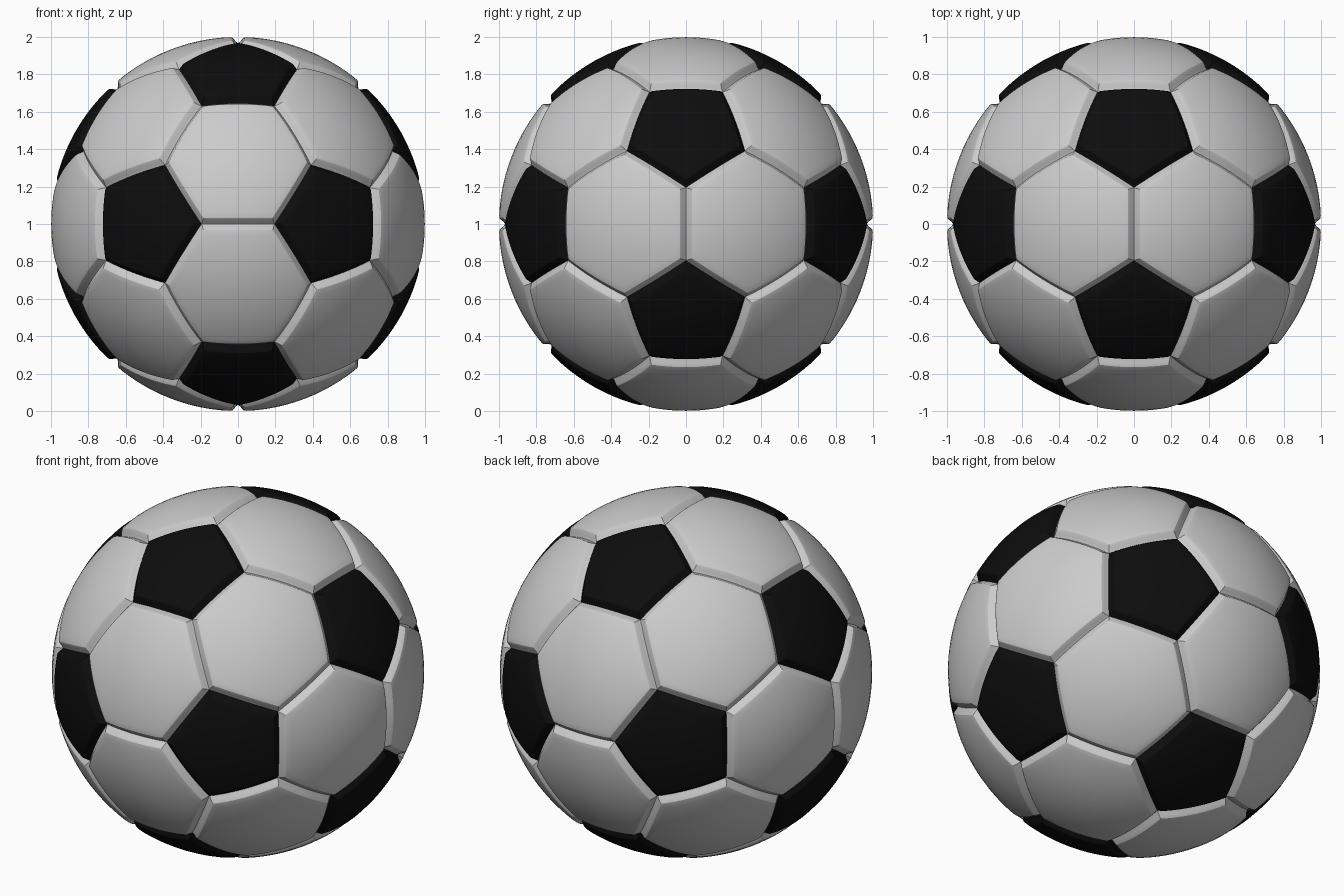
import bpy, bmesh
from math import sqrt, radians
from mathutils import Vector

if "Cube" in bpy.data.objects:
    bpy.data.objects.remove(bpy.data.objects["Cube"])

PHI = (1 + sqrt(5)) / 2
CENTRE = Vector((0, 0, 1))
SEG = 10                                   # segments per panel side
# rim profile: (distance in from the seam, radius)
RIM = [(0.065, 1.0), (0.045, 0.9995), (0.034, 0.998), (0.027, 0.993),
       (0.014, 0.978), (0.004, 0.969), (0.0, 0.966)]
INNER = [0.14, 0.28, 0.42, 0.56, 0.70]     # rings across the panel face

# icosahedron corners: one pentagon sits on each
ico = []
for a in (-1, 1):
    for b in (-PHI, PHI):
        ico += [Vector((a, b, 0)), Vector((0, a, b)), Vector((b, 0, a))]


def near(v):
    return [w for w in ico if abs((v - w).length - 2) < 0.01]


def ordered(points):
    """Sort points counter-clockwise around their mean, seen from outside."""
    c = sum(points, Vector()) / len(points)
    n = c.normalized()
    u = (points[0] - c).normalized()
    w = n.cross(u)
    from math import atan2
    return sorted(points, key=lambda p: atan2((p - c).dot(w), (p - c).dot(u)))


# edges cut at thirds give the pentagon and hexagon outlines
pentagons = [ordered([(v * 2 + w) / 3 for w in near(v)]) for v in ico]
hexagons = []
for i, a in enumerate(ico):
    for j in range(i + 1, 12):
        for k in range(j + 1, 12):
            t = (a, ico[j], ico[k])
            if all(abs((t[m] - t[m - 1]).length - 2) < 0.01 for m in range(3)):
                hexagons.append(ordered([(p * 2 + q) / 3
                                         for p in t for q in t if p is not q]))


def add_panel(bm, corners):
    """Spherical panel made of concentric rings that drop into the seam."""
    scale = 1 / corners[0].length
    pts = [p * scale for p in corners]
    n = len(pts)
    c = sum(pts, Vector()) / n
    apothem = ((pts[0] + pts[1]) / 2 - c).length
    outline = [pts[i].lerp(pts[(i + 1) % n], s / SEG)
               for i in range(n) for s in range(SEG)]
    rings = [(f, 1.0) for f in INNER] + [(1 - d / apothem, r) for d, r in RIM]
    hub = bm.verts.new(c.normalized() + CENTRE)
    prev = None
    for f, r in rings:
        ring = [bm.verts.new(c.lerp(p, f).normalized() * r + CENTRE) for p in outline]
        for i in range(len(ring)):
            j = (i + 1) % len(ring)
            if prev:
                bm.faces.new((prev[i], ring[i], ring[j], prev[j]))
            else:
                bm.faces.new((hub, ring[i], ring[j]))
        prev = ring


def make_object(name, outlines, colour=None):
    bm = bmesh.new()
    for o in outlines:
        add_panel(bm, o)
    me = bpy.data.meshes.new(name)
    bm.to_mesh(me)
    bm.free()
    ob = bpy.data.objects.new(name, me)
    bpy.context.collection.objects.link(ob)
    if colour:
        mat = bpy.data.materials.new(name + "_colour")
        mat.diffuse_color = colour
        mat.use_nodes = True
        mat.node_tree.nodes["Principled BSDF"].inputs["Base Color"].default_value = mat.diffuse_color
        me.materials.append(mat)
    bpy.ops.object.select_all(action='DESELECT')
    ob.select_set(True)
    bpy.context.view_layer.objects.active = ob
    bpy.ops.object.shade_smooth_by_angle(angle=radians(25))
    return ob


# light hexagon panels and black pentagon panels
make_object("hexagon_panels", hexagons)
make_object("pentagon_panels", pentagons, (0.004, 0.004, 0.004, 1))
